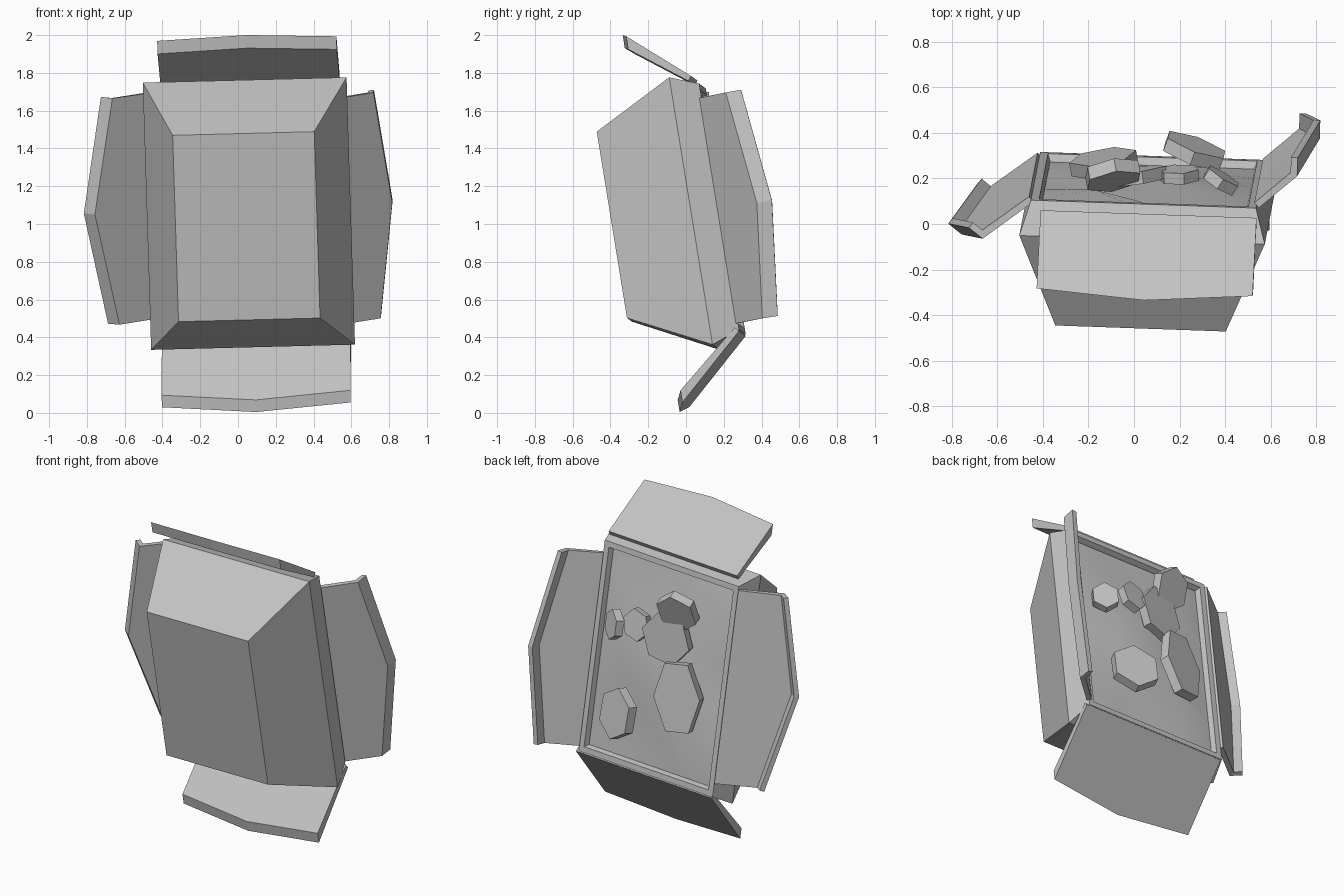
import bpy, bmesh, math
from mathutils import Vector, Matrix, Euler

cube = bpy.data.objects.get("Cube")
if cube:
    bpy.data.objects.remove(cube, do_unlink=True)

# Single plain grey
grey = bpy.data.materials.new("plain grey")
grey.use_nodes = True
colour = (0.55, 0.55, 0.55, 1)
grey.diffuse_color = colour
for node in grey.node_tree.nodes:
    if node.type == 'BSDF_PRINCIPLED':
        node.inputs["Base Color"].default_value = colour

# Leaning frame shared by every part: x width, y depth, z height
up = Vector((-0.031, -0.16, 0.987)).normalized()
depth = up.cross(Vector((0.999, -0.035, 0.023))).normalized()
across = depth.cross(up)
frame = Matrix((across, depth, up)).transposed().to_4x4()
frame.translation = (0.0575, 0.045, 1.055)


def finish(name, bm):
    bmesh.ops.recalc_face_normals(bm, faces=bm.faces)
    mesh = bpy.data.meshes.new(name)
    bm.to_mesh(mesh)
    bm.free()
    mesh.materials.append(grey)
    obj = bpy.data.objects.new(name, mesh)
    bpy.context.collection.objects.link(obj)
    obj.matrix_world = frame
    return obj


# Crate: rectangular rings (half width, depth, half height) joined in order
rings = [(0.375, -0.43, 0.5), (0.54, 0, 0.717), (0.495, 0.15, 0.66),
         (0.46, 0.15, 0.625), (0.45, 0.12, 0.615), (0.43, -0.02, 0.595)]
bm = bmesh.new()
loops = [[bm.verts.new((sx * w, y, sz * h))
          for sx, sz in ((-1, -1), (1, -1), (1, 1), (-1, 1))]
         for w, y, h in rings]
bm.faces.new(loops[0])
bm.faces.new(loops[-1])
for a, b in zip(loops, loops[1:]):
    for i in range(4):
        j = (i + 1) % 4
        bm.faces.new((a[i], a[j], b[j], b[i]))
finish("crate", bm)

# Lumpy filling inside the opening
bm = bmesh.new()
bmesh.ops.create_grid(bm, x_segments=4, y_segments=5, size=1)
for v in bm.verts:
    x, z = v.co.x, v.co.y
    mound = (1 - x * x) * (1 - z * z)
    y = 0.115 + mound * (0.04 + 0.06 * math.sin(4 * x + 1) * math.cos(5 * z))
    v.co = (0.45 * x, y, 0.615 * z)
for f in bm.faces:
    f.smooth = True
finish("filling", bm)


# Flaps: pointed panel with an inward bent lip, hinged on the rim;
# a wedge flap is filled solid from the lip back to the hinge
def flap(name, out, hinge, half, corner, middle, angle, bend, lip, wedge):
    out, hinge = Vector(out), Vector(hinge)
    side = out.cross(Vector((0, 1, 0)))

    def heading(deg):
        a = math.radians(deg)
        return out * math.cos(a) + Vector((0, math.sin(a), 0))

    bm = bmesh.new()
    rows = [[], [], [], []] if wedge else [[], [], []]
    for s, reach in ((-1, corner), (0, middle), (1, corner)):
        p = hinge + side * s * half
        q = p + heading(angle) * reach
        r = q + heading(angle + bend) * lip
        inner = p + heading(angle + 90) * 0.03
        for row, co in zip(rows, (p, q, r, inner)):
            row.append(bm.verts.new(co))
    pairs = list(zip(rows, rows[1:]))
    if wedge:
        pairs.append((rows[-1], rows[0]))
        for end in (0, 2):
            bm.faces.new([row[end] for row in rows])
    for a, b in pairs:
        for i in range(2):
            bm.faces.new((a[i], a[i + 1], b[i + 1], b[i]))
    obj = finish(name, bm)
    if not wedge:
        mod = obj.modifiers.new("thickness", 'SOLIDIFY')
        mod.thickness = 0.03
        mod.offset = 0
        mod.use_even_offset = True


flap("left_flap", (1, 0, 0), (0.495, 0.15, -0.02),
     0.605, 0.215, 0.32, 42, 48, 0.075, False)
flap("right_flap", (-1, 0, 0), (-0.495, 0.15, 0.035),
     0.605, 0.265, 0.4, -38, 75, 0.065, False)
flap("top_flap", (0, 0, 1), (0.025, 0.096, 0.683),
     0.475, 0.36, 0.4, -53, 53, 0.07, True)
flap("bottom_flap", (0, 0, -1), (0.015, 0.13, -0.645),
     0.5, 0.44, 0.49, -50, 50, 0.065, True)


# Loose six-sided chips: place, size (width, height, thickness), tilt in degrees
def chip(name, place, size, tilt, spin=0):
    bm = bmesh.new()
    bmesh.ops.create_cone(bm, cap_ends=True, segments=6, radius1=0.5,
                          radius2=0.5, depth=1)
    turn = Euler([math.radians(t) for t in tilt]).to_matrix().to_4x4()
    facing = Matrix.Rotation(math.radians(-90), 4, 'X')
    bm.transform(Matrix.Translation(place) @ turn @ facing
                 @ Matrix.Diagonal((*size, 1))
                 @ Matrix.Rotation(math.radians(spin), 4, 'Z'))
    finish(name, bm)


chip("round_chip", (0.19, 0.235, -0.32), (0.3, 0.32, 0.06), (3, 0, -18))
chip("long_chip", (-0.2, 0.2, -0.11), (0.3, 0.48, 0.06), (0, 8, 12), 30)
chip("wide_chip", (-0.07, 0.2, 0.225), (0.32, 0.34, 0.055), (-5, 20, 8))
chip("steep_chip", (-0.145, 0.235, 0.42), (0.26, 0.27, 0.06), (-28, 10, 8))
chip("small_chip", (0.14, 0.22, 0.25), (0.18, 0.2, 0.05), (3, 15, 5))
chip("tiny_chip", (0.325, 0.19, 0.19), (0.17, 0.19, 0.05), (0, 0, -30))
